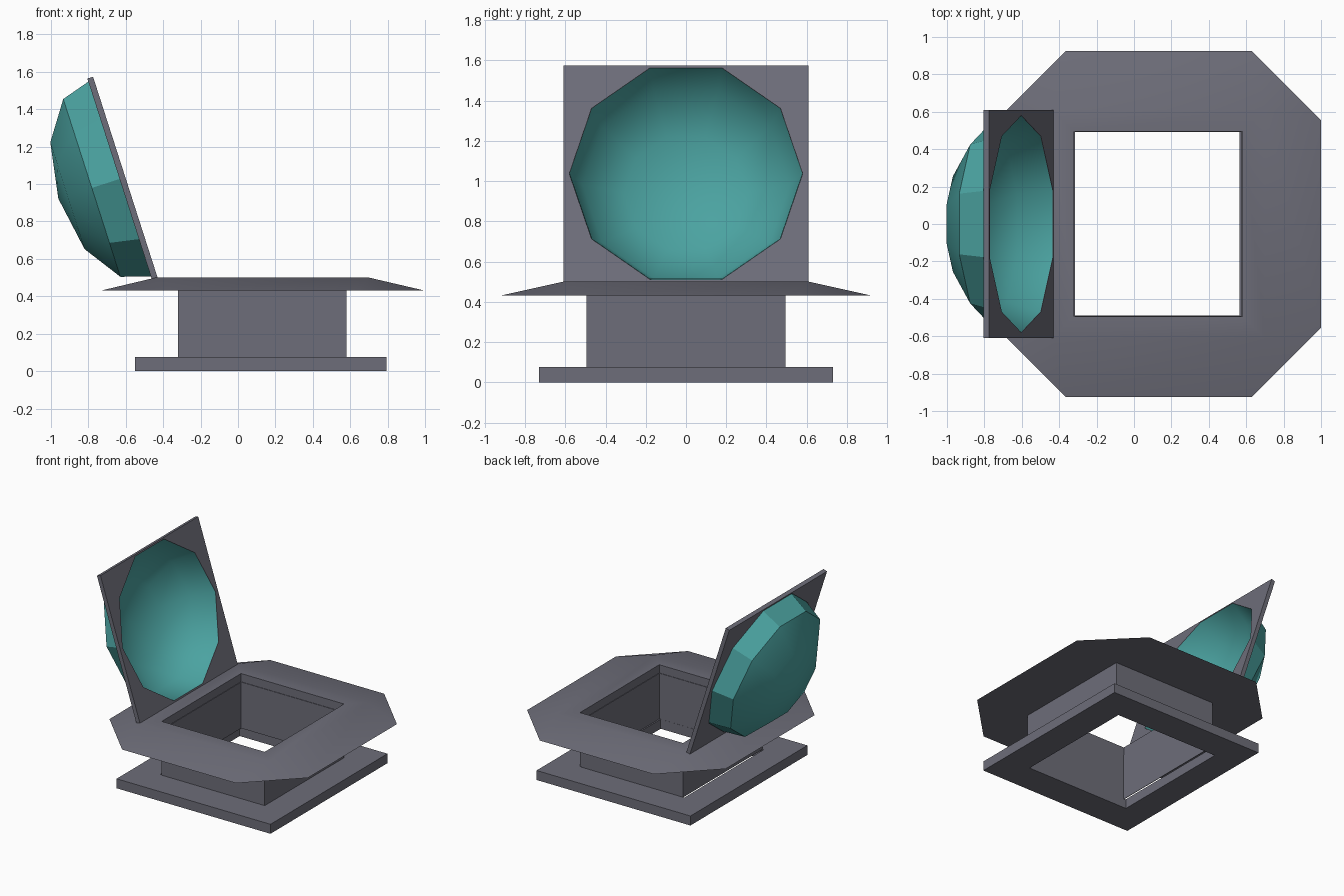
import bpy, bmesh, math
from mathutils import Matrix, Vector

cube = bpy.data.objects.get("Cube")
if cube:
    bpy.data.objects.remove(cube, do_unlink=True)


def material(name, rgb):
    m = bpy.data.materials.new(name)
    m.use_nodes = True
    m.diffuse_color = (*rgb, 1)
    m.node_tree.nodes["Principled BSDF"].inputs["Base Color"].default_value = (*rgb, 1)
    return m


GREY = material("slate_grey", (0.155, 0.155, 0.192))
TEAL = material("teal", (0.07, 0.365, 0.355))


def rect(x0, x1, y0, y1, z, repeat=1):
    """Rectangle loop, each corner optionally repeated to match a loop with more points."""
    corners = [(x1, y0), (x1, y1), (x0, y1), (x0, y0)]
    return [(x, y, z) for x, y in corners for _ in range(repeat)]


def decagon(r, z):
    return [(r * math.cos(a), r * math.sin(a), z)
            for a in (i * math.tau / 10 for i in range(10))]


def loft(name, loops, mat, closed=True, flip=False, angle=30, matrix=None):
    """Skin equal-length loops with quads; a closed loft joins the last loop to the first."""
    bm = bmesh.new()
    rows = [[bm.verts.new(p) for p in loop] for loop in loops]
    if closed:
        rows.append(rows[0])
    for a, b in zip(rows, rows[1:]):
        for i in range(len(a)):
            j = (i + 1) % len(a)
            bm.faces.new((a[i], a[j], b[j], b[i]))
    bmesh.ops.remove_doubles(bm, verts=bm.verts, dist=1e-5)
    bmesh.ops.recalc_face_normals(bm, faces=bm.faces)
    if flip:
        bmesh.ops.reverse_faces(bm, faces=bm.faces)
    mesh = bpy.data.meshes.new(name)
    bm.to_mesh(mesh)
    bm.free()
    mesh.materials.append(mat)
    ob = bpy.data.objects.new(name, mesh)
    bpy.context.collection.objects.link(ob)
    if matrix:
        ob.matrix_world = matrix
    bpy.ops.object.select_all(action="DESELECT")
    ob.select_set(True)
    bpy.context.view_layer.objects.active = ob
    bpy.ops.object.shade_smooth_by_angle(angle=math.radians(angle))
    return ob


# Base plate with a square opening
outer, hole = (-0.55, 0.795, -0.73, 0.73), (-0.335, 0.565, -0.49, 0.5)
loft("base_plate", [rect(*outer, 0), rect(*outer, 0.075),
                    rect(*hole, 0.075), rect(*hole, 0)], GREY)

# Thin-walled square shaft
shaft = (-0.32, 0.58, -0.495, 0.495)
lining = (-0.316, 0.576, -0.491, 0.491)
loft("shaft", [rect(*shaft, 0.07), rect(*shaft, 0.435),
               rect(*lining, 0.435), rect(*lining, 0.07)], GREY)

# Collar: octagonal rim sloping up to a rectangular top around the opening
x0, x1, y, c = -0.735, 1.0, 0.925, 0.37
rim = [(x1 - c, -y), (x1, c - y), (x1, y - c), (x1 - c, y),
       (x0 + c, y), (x0, y - c), (x0, c - y), (x0 + c, -y)]
loft("collar", [[(px, py, 0.43) for px, py in rim],
                rect(-0.44, 0.70, -0.61, 0.61, 0.5, 2),
                rect(*shaft, 0.5, 2), rect(*shaft, 0.43, 2)], GREY)

# Tilted lid frame: local y runs up the lid, local z points out of its back
bottom, top = Vector((-0.43, 0, 0.5)), Vector((-0.775, 0, 1.574))
up = (top - bottom).normalized()
side = Vector((0, -1, 0))
lid = Matrix((side, up, side.cross(up))).transposed().to_4x4()
lid.translation = (bottom + top) / 2
w, h, t = 0.61, (top - bottom).length / 2, 0.032


def lid_edge(z):
    half = [(w, 0), (w, h), (0.19, h), (-0.19, h), (-w, h)]
    return [(px * s, py * s, z) for s in (1, -1) for px, py in half]


R = 0.58
loft("lid_frame", [lid_edge(0), lid_edge(t), decagon(R, t), decagon(R, 0)],
     GREY, matrix=lid)

# Faceted dome behind the lid, with a smooth inner bowl
shell = [(R, t * 0.5), (0.525, 0.188), (0.315, 0.325), (0, 0.376)]
bowl = [(R - 0.001, 0.002), (0.515, 0.18), (0.308, 0.315), (0, 0.366)]
loft("dome_shell", [decagon(*p) for p in shell], TEAL, closed=False, matrix=lid)
loft("dome_bowl", [decagon(*p) for p in bowl], TEAL, closed=False, flip=True,
     angle=80, matrix=lid)
